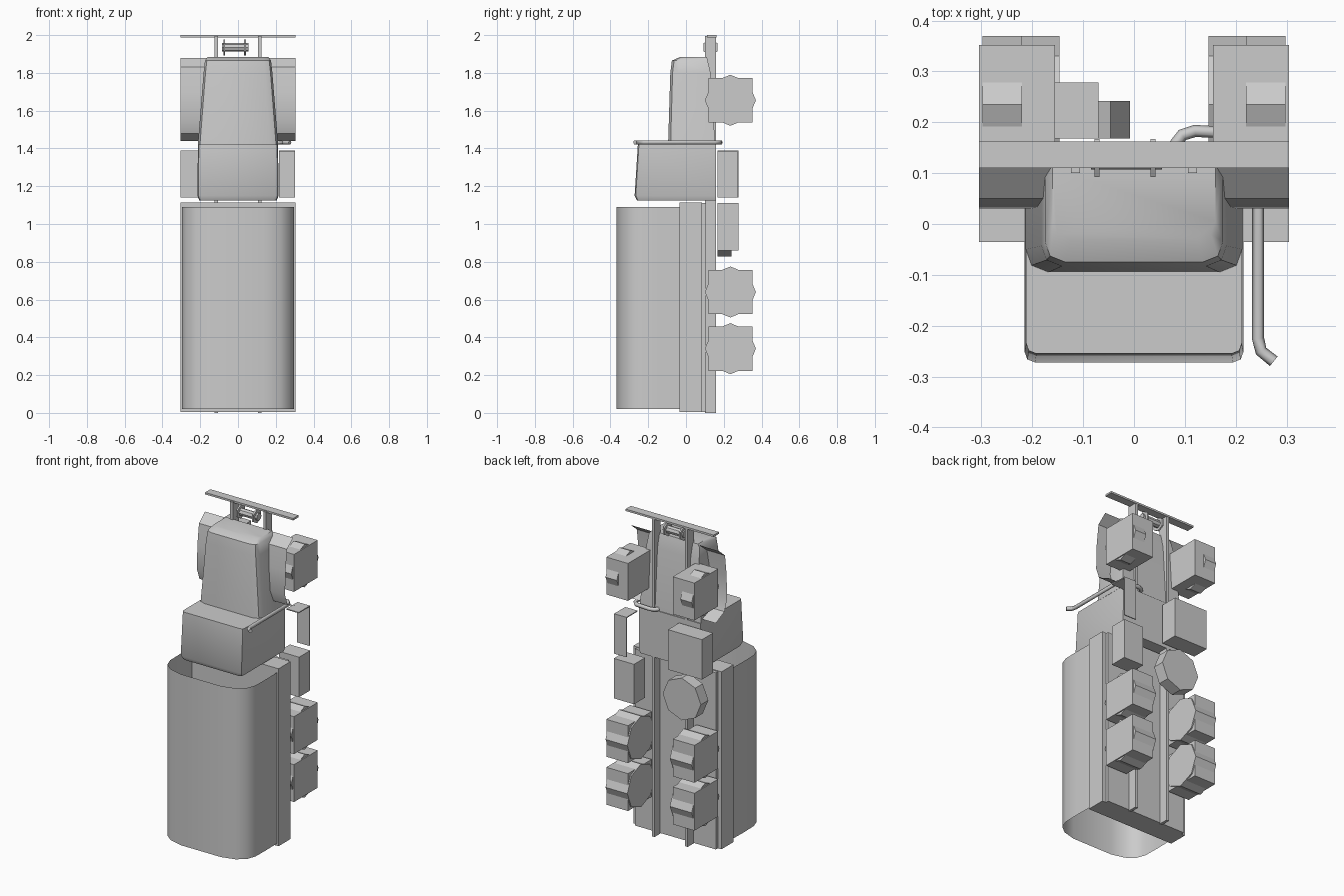
import bpy, bmesh, math
from mathutils import Vector

if "Cube" in bpy.data.objects:
    bpy.data.objects.remove(bpy.data.objects["Cube"])


def finish(name, bm, smooth=False):
    bmesh.ops.recalc_face_normals(bm, faces=bm.faces)
    me = bpy.data.meshes.new(name)
    bm.to_mesh(me)
    bm.free()
    ob = bpy.data.objects.new(name, me)
    bpy.context.collection.objects.link(ob)
    if smooth:
        bpy.context.view_layer.objects.active = ob
        ob.select_set(True)
        bpy.ops.object.shade_smooth_by_angle(angle=math.radians(40))
        ob.select_set(False)
    return ob


def box(name, x0, x1, y0, y1, z0, z1):
    bm = bmesh.new()
    bmesh.ops.create_cube(bm, size=1)
    for v in bm.verts:
        v.co = Vector(((x0 + x1) / 2 + v.co.x * (x1 - x0),
                       (y0 + y1) / 2 + v.co.y * (y1 - y0),
                       (z0 + z1) / 2 + v.co.z * (z1 - z0)))
    return finish(name, bm)


def cyl(name, p0, p1, r, n):
    """Prism between two points along x or y, first corner pointing along z."""
    p0, p1 = Vector(p0), Vector(p1)
    side = Vector((0, 1, 0)) if abs(p1.x - p0.x) > 1e-4 else Vector((1, 0, 0))
    rings = []
    for p in (p0, p1):
        rings.append([p + side * r * math.sin(2 * math.pi * i / n)
                      + Vector((0, 0, r * math.cos(2 * math.pi * i / n))) for i in range(n)])
    return loft(name, rings)


def loft(name, rings, caps=True, closed=True, smooth=False):
    bm = bmesh.new()
    vs = [[bm.verts.new(p) for p in ring] for ring in rings]
    n = len(vs[0])
    for a, b in zip(vs, vs[1:]):
        for i in range(n if closed else n - 1):
            j = (i + 1) % n
            bm.faces.new((a[i], a[j], b[j], b[i]))
    if caps:
        bm.faces.new(vs[0])
        bm.faces.new(vs[-1])
    return finish(name, bm, smooth)


def body_ring(w, front, back, ch, z, dz=0):
    """Chamfered outline of the cab or hood at height z."""
    half = [(w, back), (w, front + ch), (w - ch * .25, front + ch * .3), (w - ch, front)]
    pts = half + [(-x, y) for x, y in reversed(half)]
    return [(x, y, z - (dz if y < front + ch * .5 else 0)) for x, y in pts]


# Open-ended canvas cover with rounded corners
half = [(.295, -.03), (.297, -.15), (.295, -.25), (.275, -.305), (.225, -.345), (.14, -.368)]
sec = half + [(-x, y) for x, y in reversed(half)]
loft("canvas_cover", [[(x, y, z) for x, y in sec] for z in (.02, 1.09)],
     caps=False, closed=False, smooth=True)

# Cargo bed
box("cargo_bed", -.305, .305, -.035, .085, .005, 1.115)
box("bed_floor", -.28, .28, .085, .105, .005, 1.11)

# Cab and hood
loft("cab", [body_ring(.205, -.26, .16, .02, 1.125),
             body_ring(.215, -.272, .16, .02, 1.15),
             body_ring(.212, -.255, .16, .02, 1.42)], smooth=True)
loft("hood", [body_ring(.213, -.095, .155, .045, 1.415),
              body_ring(.182, -.083, .13, .04, 1.8),
              body_ring(.175, -.075, .115, .04, 1.865),
              body_ring(.16, -.03, .11, .035, 1.885)], smooth=True)

# Chassis rails, bumper and winch
for s in (-1, 1):
    box("chassis_rail", s * .115 - .009, s * .115 + .009, .10, .16, .0, 1.995)
box("front_bumper", -.305, .305, .11, .162, 1.988, 2.0)
cyl("winch_drum", (-.085, .13, 1.935), (.055, .13, 1.935), .023, 8)
for x in (-.073, .037):
    cyl("winch_flange", (x - .005, .13, 1.935), (x + .005, .13, 1.935), .043, 6)

# Wheels: square tyre block with octagonal core
for s in (-1, 1):
    for z, inner in ((.34, .147), (.64, .147), (1.655, .22)):
        xs = sorted((s * .155, s * .305))
        box("tyre_block", xs[0], xs[1], .118, .352, z - .117, z + .117)
        cyl("wheel_core", (s * inner, .235, z), (s * .298, .235, z), .135, 8)

# Front fenders, thin bent sheets
path = [(.11, 1.88), (.05, 1.83), (.034, 1.7), (.03, 1.55), (.055, 1.48), (.14, 1.44)]
for s in (-1, 1):
    loft("front_fender", [[(s * x, y, z) for y, z in path] for x in (.16, .305)],
         caps=False, closed=False, smooth=True)

# Underside equipment: tool box, battery box, spare wheel, step
box("fuel_box", -.305, -.07, .168, .278, 1.14, 1.39)
box("battery_box", .165, .305, .168, .278, .86, 1.11)
cyl("spare_wheel", (-.14, .168, .96), (-.14, .242, .96), .132, 8)
box("step_plate", .218, .303, .272, .278, 1.14, 1.39)
box("step_bracket", .218, .303, .168, .278, 1.384, 1.39)

# Exhaust pipe
cu = bpy.data.curves.new("exhaust_pipe", 'CURVE')
cu.dimensions = '3D'
cu.bevel_depth = .012
cu.bevel_resolution = 1
cu.use_fill_caps = True
sp = cu.splines.new('POLY')
pts = [(.275, -.27), (.25, -.25), (.244, -.225), (.244, .15), (.22, .178),
       (.12, .183), (.095, .175), (.08, .155)]
sp.points.add(len(pts) - 1)
for p, (x, y) in zip(sp.points, pts):
    p.co = (x, y, 1.432, 1)
ob = bpy.data.objects.new("exhaust_pipe", cu)
bpy.context.collection.objects.link(ob)
